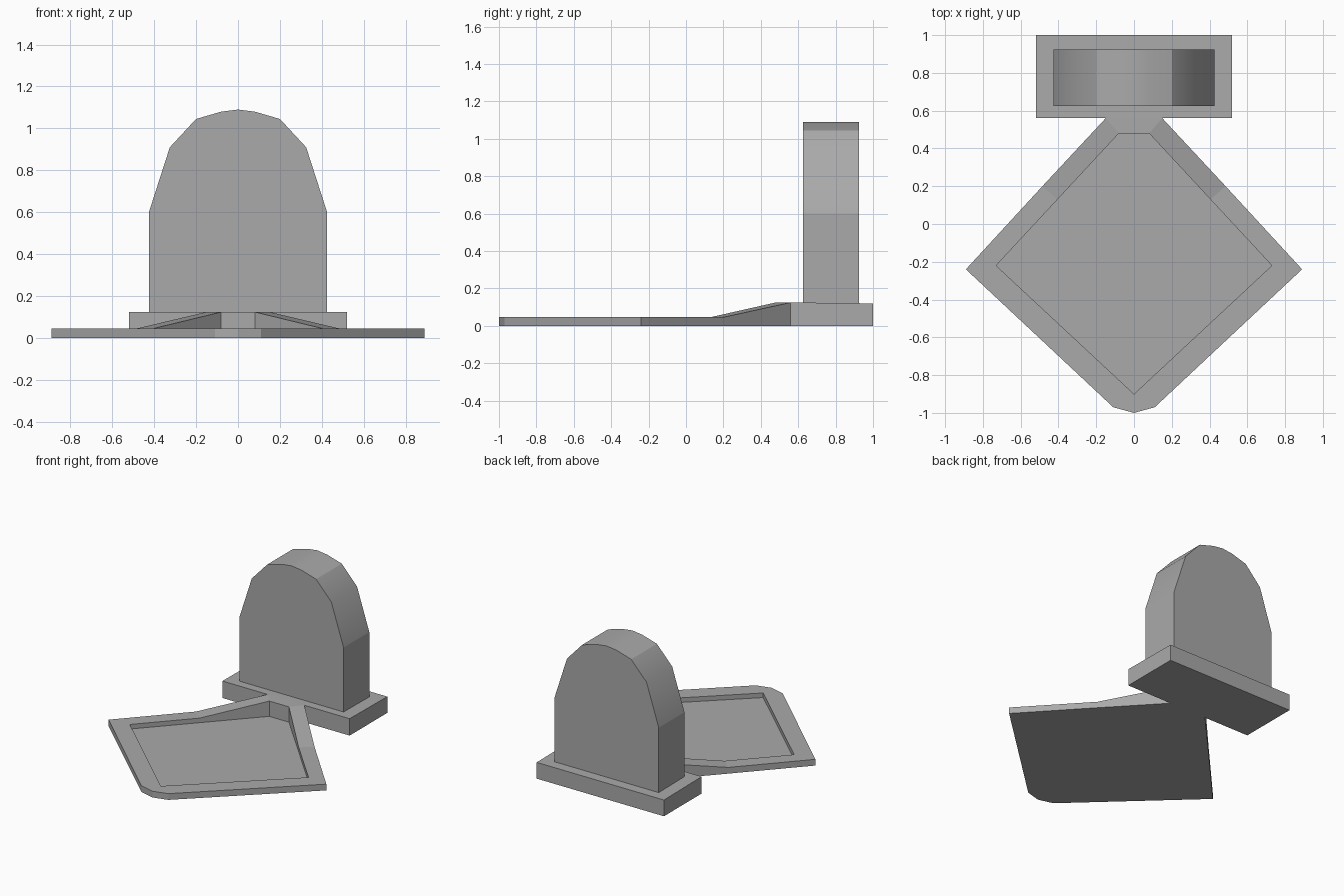
import bpy
import bmesh

cube = bpy.data.objects.get("Cube")
if cube:
    bpy.data.objects.remove(cube, do_unlink=True)

GREY = (0.4, 0.4, 0.4, 1.0)
stone_grey = bpy.data.materials.new("stone_grey")
stone_grey.use_nodes = True
stone_grey.diffuse_color = GREY
stone_grey.node_tree.nodes["Principled BSDF"].inputs["Base Color"].default_value = GREY


def finish(name, bm):
    """Clean the mesh and link it as a named object."""
    bmesh.ops.remove_doubles(bm, verts=bm.verts, dist=0.0001)
    bmesh.ops.recalc_face_normals(bm, faces=bm.faces)
    mesh = bpy.data.meshes.new(name)
    bm.to_mesh(mesh)
    bm.free()
    mesh.materials.append(stone_grey)
    obj = bpy.data.objects.new(name, mesh)
    bpy.context.collection.objects.link(obj)
    return obj


def mirrored(half):
    """Close a right-hand outline by adding its mirror image."""
    return half + [(-p[0], *p[1:]) for p in reversed(half) if p[0] > 0]


def extrude_profile(bm, profile, y0, y1):
    """Extrude an (x, z) outline along y."""
    face = bm.faces.new([bm.verts.new((x, y0, z)) for x, z in profile])
    new = bmesh.ops.extrude_face_region(bm, geom=[face])["geom"]
    verts = [v for v in new if isinstance(v, bmesh.types.BMVert)]
    bmesh.ops.translate(bm, verts=verts, vec=(0, y1 - y0, 0))
    if not face.is_valid or len(bm.faces) < len(profile) + 2:
        bm.faces.new([v for v in bm.verts if v not in verts])


# Plinth: low block, its top falling slightly to the back
bm = bmesh.new()
extrude_profile(bm, mirrored([(0.52, 0.0), (0.52, 0.125)]), 0.56, 1.0)
for v in bm.verts:
    if v.co.y > 0.9 and v.co.z > 0.1:
        v.co.z = 0.12
finish("plinth", bm)

# Headstone: arched slab with a softly rounded crown
bm = bmesh.new()
arch = [(0.425, 0.11), (0.425, 0.6), (0.325, 0.91), (0.2, 1.045),
        (0.08, 1.08), (0.0, 1.09)]
extrude_profile(bm, mirrored(arch), 0.625, 0.925)
bm.normal_update()
for f in bm.faces:
    f.smooth = abs(f.normal.y) < 0.5
for e in bm.edges:
    a, b = e.verts
    along_depth = abs(a.co.y - b.co.y) > 0.1
    crease = any(abs(a.co.z - z) < 0.001 for z in (0.11, 0.6, 1.045))
    e.smooth = along_depth and not crease
finish("headstone", bm)

# Grave border: diamond kerb around a sunken bed, rising to the plinth
FLOOR = 0.012
# outer x, outer y, inner x, inner y, rim height
half_kerb = [
    (0.15, 0.56, 0.08, 0.48, 0.125),
    (0.485, 0.2, 0.405, 0.13, 0.046),
    (0.89, -0.24, 0.73, -0.22, 0.046),
    (0.11, -0.97, 0.0, -0.9, 0.046),
    (0.0, -1.0, 0.0, -0.9, 0.046),
]
kerb = half_kerb + [(-ox, oy, -ix, iy, h)
                    for ox, oy, ix, iy, h in reversed(half_kerb) if ox > 0]
bm = bmesh.new()
rings = [
    [bm.verts.new((ox, oy, 0)) for ox, oy, ix, iy, h in kerb],
    [bm.verts.new((ox, oy, h)) for ox, oy, ix, iy, h in kerb],
    [bm.verts.new((ix, iy, h)) for ox, oy, ix, iy, h in kerb],
    [bm.verts.new((ix, iy, FLOOR)) for ox, oy, ix, iy, h in kerb],
]
for lower, upper in zip(rings, rings[1:]):
    for i in range(len(kerb)):
        j = (i + 1) % len(kerb)
        bm.faces.new((lower[i], lower[j], upper[j], upper[i]))
bm.faces.new(rings[0])
bm.faces.new(rings[-1])
finish("grave_border", bm)
